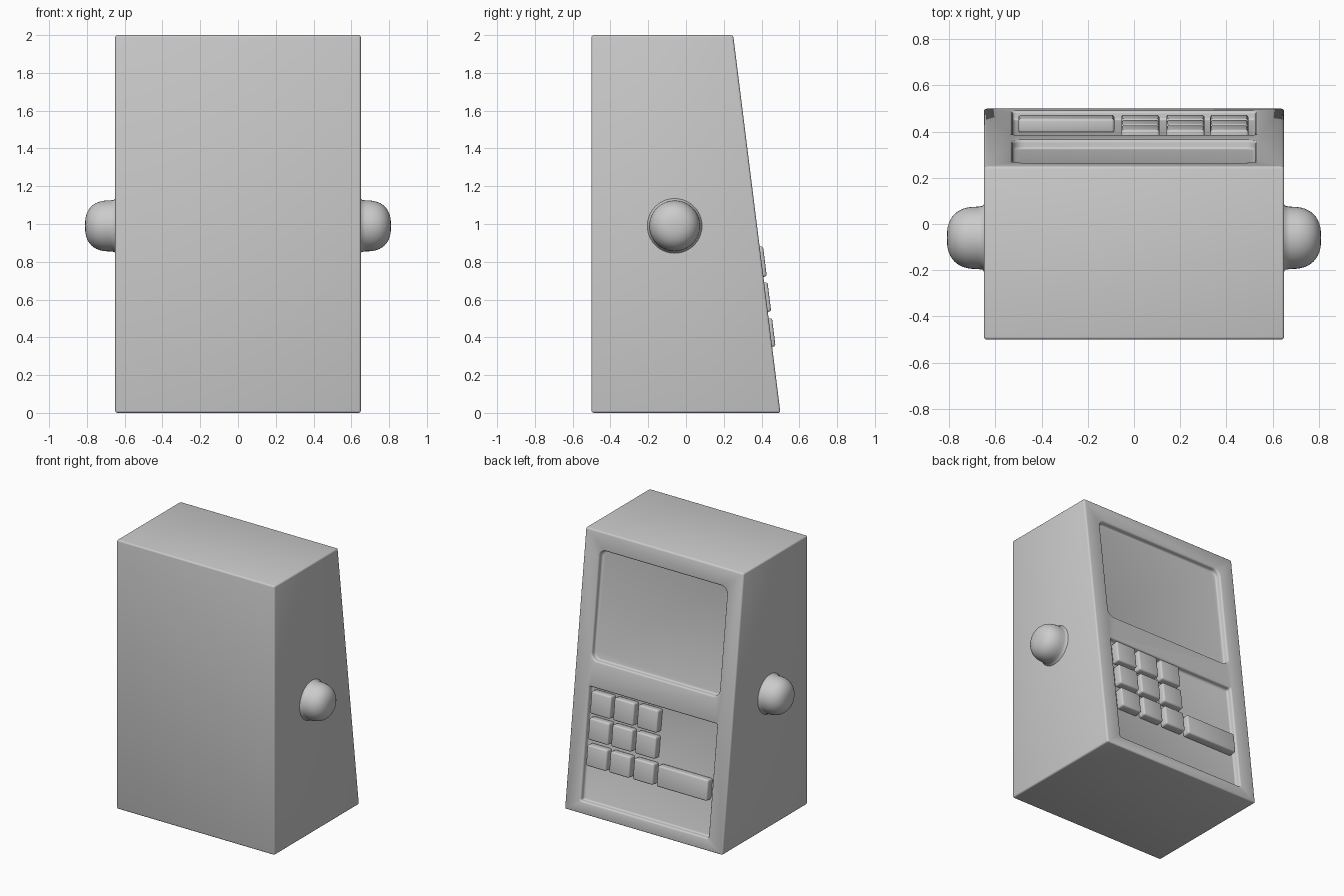
import bpy, bmesh, math
from mathutils import Matrix, Vector

if "Cube" in bpy.data.objects:
    bpy.data.objects.remove(bpy.data.objects["Cube"])

# Frame of the sloped rear panel: local x across, y outward, z up the slope
STRETCH = math.hypot(1, 0.125)
OUT = Vector((0, 1, 0.125)).normalized()
UP = Vector((0, -0.125, 1)).normalized()
SLOPE = Matrix.Translation((0, 0.5, 0)) @ Matrix((
    (1, 0, 0), (0, OUT.y, UP.y), (0, OUT.z, UP.z))).to_4x4()


def add_object(name, bm):
    bmesh.ops.recalc_face_normals(bm, faces=bm.faces)
    mesh = bpy.data.meshes.new(name)
    bm.to_mesh(mesh)
    bm.free()
    ob = bpy.data.objects.new(name, mesh)
    bpy.context.collection.objects.link(ob)
    return ob


def activate(ob):
    bpy.ops.object.select_all(action='DESELECT')
    ob.select_set(True)
    bpy.context.view_layer.objects.active = ob


def bevel(ob, width, segments=3):
    activate(ob)
    mod = ob.modifiers.new("bevel", 'BEVEL')
    mod.width, mod.segments = width, segments
    mod.limit_method = 'ANGLE'
    mod.angle_limit = math.radians(40)
    bpy.ops.object.modifier_apply(modifier=mod.name)
    bpy.ops.object.shade_smooth_by_angle(angle=math.radians(35))


def slope_box(name, x0, x1, z0, z1, d0, d1, corner=0.0):
    """Box lying on the sloped panel, from depth d0 to d1."""
    bm = bmesh.new()
    size = Matrix.Diagonal((x1 - x0, d1 - d0, (z1 - z0) * STRETCH, 1))
    pos = Matrix.Translation(((x0 + x1) / 2, (d0 + d1) / 2, (z0 + z1) / 2 * STRETCH))
    bmesh.ops.create_cube(bm, size=1, matrix=pos @ size)
    if corner:
        edges = [e for e in bm.edges if abs(e.verts[0].co.y - e.verts[1].co.y) > 1e-4]
        bmesh.ops.bevel(bm, geom=edges, offset=corner, segments=5,
                        profile=0.5, affect='EDGES')
    bm.transform(SLOPE)
    return add_object(name, bm)


# Wedge-shaped housing
bm = bmesh.new()
profile = [(-0.5, 0), (0.5, 0), (0.25, 2), (-0.5, 2)]
base = bm.faces.new([bm.verts.new((-0.65, y, z)) for y, z in profile])
side = bmesh.ops.extrude_face_region(bm, geom=[base])
bmesh.ops.translate(bm, vec=(1.3, 0, 0),
                    verts=[v for v in side["geom"] if isinstance(v, bmesh.types.BMVert)])
housing = add_object("housing", bm)

# Screen and keypad recesses
for name, z0, z1, corner in (("screen_cutter", 1.09, 1.87, 0.05),
                             ("keypad_cutter", 0.09, 0.90, 0.012)):
    cutter = slope_box(name, -0.525, 0.525, z0, z1, -0.04, 0.1, corner)
    cutter.hide_render = True
    activate(housing)
    mod = housing.modifiers.new("recess", 'BOOLEAN')
    mod.operation, mod.solver, mod.object = 'DIFFERENCE', 'EXACT', cutter
    bpy.ops.object.modifier_apply(modifier=mod.name)
    bpy.data.objects.remove(cutter)
bevel(housing, 0.014)

# Three by three keys plus one wide key
rows = [(0.35, 0.50), (0.535, 0.69), (0.72, 0.88)]
for r, (z0, z1) in enumerate(rows):
    for c, x in enumerate((-0.055, 0.14, 0.33)):
        key = slope_box(f"key_{r}_{c}", x, x + 0.165, z0, z1, -0.045, 0.018)
        bevel(key, 0.012)
wide = slope_box("wide_key", -0.50, -0.085, *rows[0], -0.045, 0.018)
bevel(wide, 0.012)

# Rounded side knobs with a small flare where they meet the housing
R, START, LENGTH, POWER = 0.135, 0.675, 0.135, 2.5
points = [(0.63, 0.15), (0.65, 0.145), (0.656, 0.138)]
for i in range(13):
    a = math.pi / 2 * i / 12
    points.append((START + LENGTH * math.sin(a) ** (2 / POWER),
                   R * max(math.cos(a), 0) ** (2 / POWER) if i < 12 else 0))
for name, sign in (("left_knob", -1), ("right_knob", 1)):
    bm = bmesh.new()
    verts = [bm.verts.new((sign * x, -0.06 + r, 0.99)) for x, r in points]
    edges = [bm.edges.new(pair) for pair in zip(verts, verts[1:])]
    bmesh.ops.spin(bm, geom=verts + edges, cent=(0, -0.06, 0.99), axis=(1, 0, 0),
                   angle=math.tau, steps=40)
    bmesh.ops.remove_doubles(bm, verts=bm.verts, dist=1e-4)
    knob = add_object(name, bm)
    activate(knob)
    bpy.ops.object.shade_smooth()
